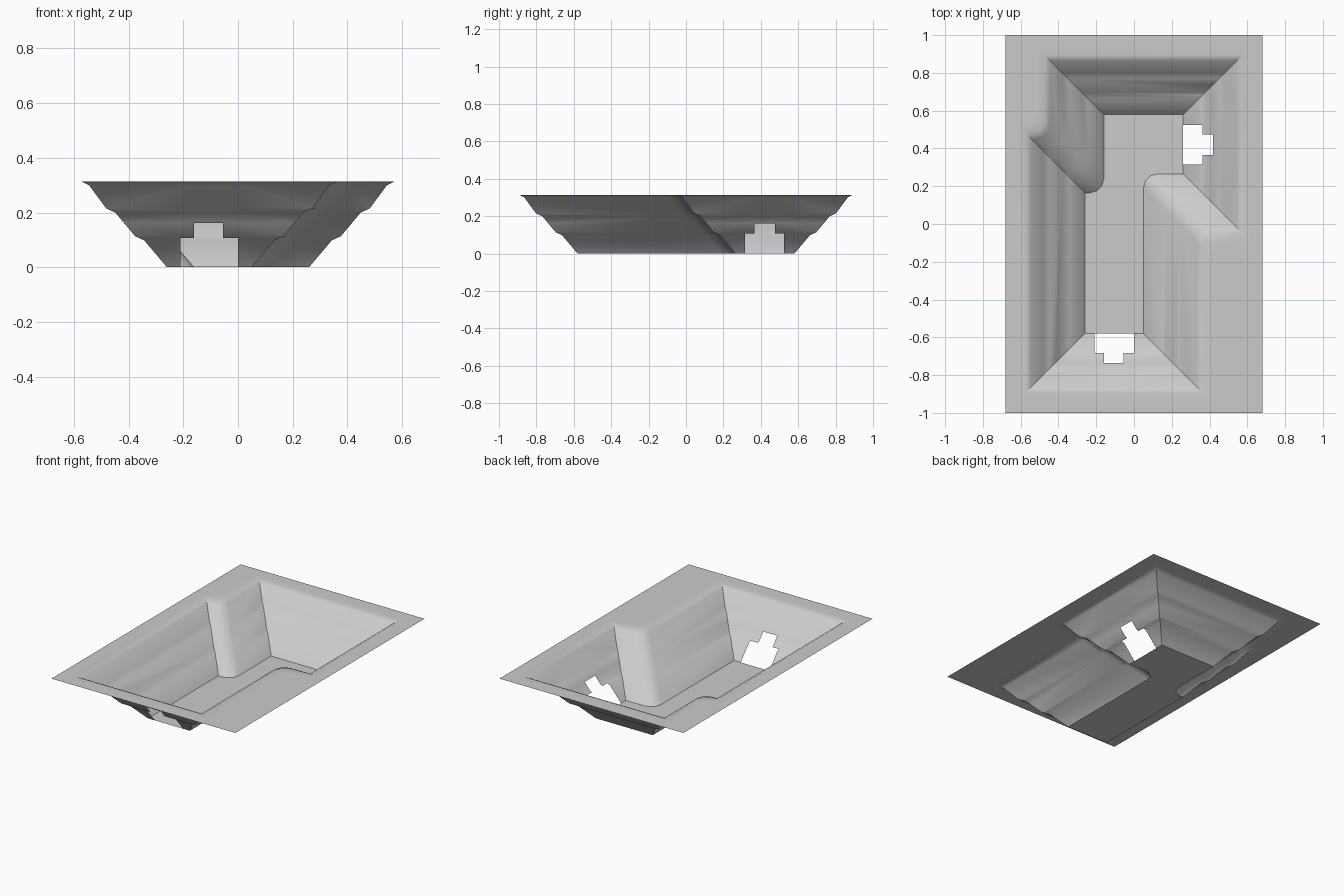
import bpy, bmesh, math
from mathutils import Vector

cube = bpy.data.objects.get("Cube")
if cube:
    bpy.data.objects.remove(cube, do_unlink=True)

# Single stone grey
grey = bpy.data.materials.new("stone_grey")
grey.use_nodes = True
grey.diffuse_color = (0.6, 0.6, 0.6, 1)
grey.node_tree.nodes["Principled BSDF"].inputs["Base Color"].default_value = (0.6, 0.6, 0.6, 1)

# Floor corners, anticlockwise; the two inward corners are rounded
CORNERS = [(-0.26, -0.58), (0.05, -0.58), (0.05, 0.265), (0.26, 0.265),
           (0.26, 0.58), (-0.16, 0.58), (-0.16, 0.165), (-0.26, 0.165)]
RADIUS = 0.075
# Terrace profile: outward offset and height, ending on the flat rim
PROFILE = [(0, 0), (0.083, 0.098), (0.116, 0.113), (0.189, 0.2),
           (0.222, 0.215), (0.285, 0.3), (0.313, 0.314), (0.36, 0.314)]
TOP = PROFILE[-1][1]


def outline(offset):
    """Mitred outward offset of the floor, with rounded inward corners."""
    pts = []
    n = len(CORNERS)
    for i in range(n):
        a, b, c = (Vector(CORNERS[j % n]) for j in (i - 1, i, i + 1))
        d1, d2 = (b - a).normalized(), (c - b).normalized()
        out = Vector((d1.y + d2.y, -d1.x - d2.x))
        p = b + out * offset
        if d1.cross(d2) > 0:
            pts.append(p)
            continue
        centre = p + (d2 - d1) * RADIUS
        for k in range(4):
            t = math.radians(30 * k)
            pts.append(centre - d2 * RADIUS * math.cos(t) + d1 * RADIUS * math.sin(t))
    return pts


def add_object(name, bm):
    mesh = bpy.data.meshes.new(name)
    bm.to_mesh(mesh)
    bm.free()
    mesh.materials.append(grey)
    obj = bpy.data.objects.new(name, mesh)
    bpy.context.collection.objects.link(obj)
    bpy.ops.object.select_all(action='DESELECT')
    obj.select_set(True)
    bpy.context.view_layer.objects.active = obj
    bpy.ops.object.shade_smooth_by_angle(angle=math.radians(30))


def cut_doorway(bm, on_wall, axis, steps):
    """Cut a stepped opening; each step is (low, high, top) along the axis."""
    along = Vector((1, 0, 0)) if axis == 0 else Vector((0, 1, 0))
    planes = []
    for low, high, top in steps:
        planes += [(along * low, along), (along * high, along),
                   (Vector((0, 0, top)), Vector((0, 0, 1)))]
    for co, no in planes:
        faces = [f for f in bm.faces if on_wall(f)]
        geom = faces + list({e for f in faces for e in f.edges}) + list({v for f in faces for v in f.verts})
        bmesh.ops.bisect_plane(bm, geom=geom, dist=1e-5, plane_co=co, plane_no=no)
        bm.normal_update()
    doomed = []
    for f in bm.faces:
        c = f.calc_center_median()
        if on_wall(f) and any(lo < c[axis] < hi and c.z < top for lo, hi, top in steps):
            doomed.append(f)
    bmesh.ops.delete(bm, geom=doomed, context='FACES')


# Floor
bm = bmesh.new()
bm.faces.new([bm.verts.new((p.x, p.y, 0)) for p in outline(0)])
add_object("pit_floor", bm)

# Terraced walls
bm = bmesh.new()
rings = [[bm.verts.new((p.x, p.y, z)) for p in outline(o)] for o, z in PROFILE]
for inner, outer in zip(rings, rings[1:]):
    for i in range(len(inner)):
        j = (i + 1) % len(inner)
        bm.faces.new((outer[i], outer[j], inner[j], inner[i]))

# Flat surround out to the rectangular edge
border = [bm.verts.new((x, y, TOP)) for x, y in ((-0.68, -1), (0.68, -1), (0.68, 1), (-0.68, 1))]
edges = [bm.edges.new((border[i - 1], border[i])) for i in range(4)]
edges += [bm.edges.get((rings[-1][i - 1], rings[-1][i])) for i in range(len(rings[-1]))]
bmesh.ops.triangle_fill(bm, use_beauty=True, edges=edges, normal=(0, 0, 1))
bm.normal_update()
bmesh.ops.reverse_faces(bm, faces=[f for f in bm.faces if f.normal.z < 0])
bm.normal_update()


# Doorways in the front wall and the left wall
def on_front(f):
    c = f.calc_center_median()
    return f.normal.y > 0.3 and c.y < -0.57 and c.z < 0.25


def on_left(f):
    c = f.calc_center_median()
    return f.normal.x < -0.3 and c.x > 0.25 and c.y > 0.2 and c.z < 0.25


cut_doorway(bm, on_front, 0, [(-0.21, 0, 0.107), (-0.16, -0.055, 0.162)])
cut_doorway(bm, on_left, 1, [(0.315, 0.525, 0.107), (0.365, 0.475, 0.162)])
add_object("terraced_walls", bm)
